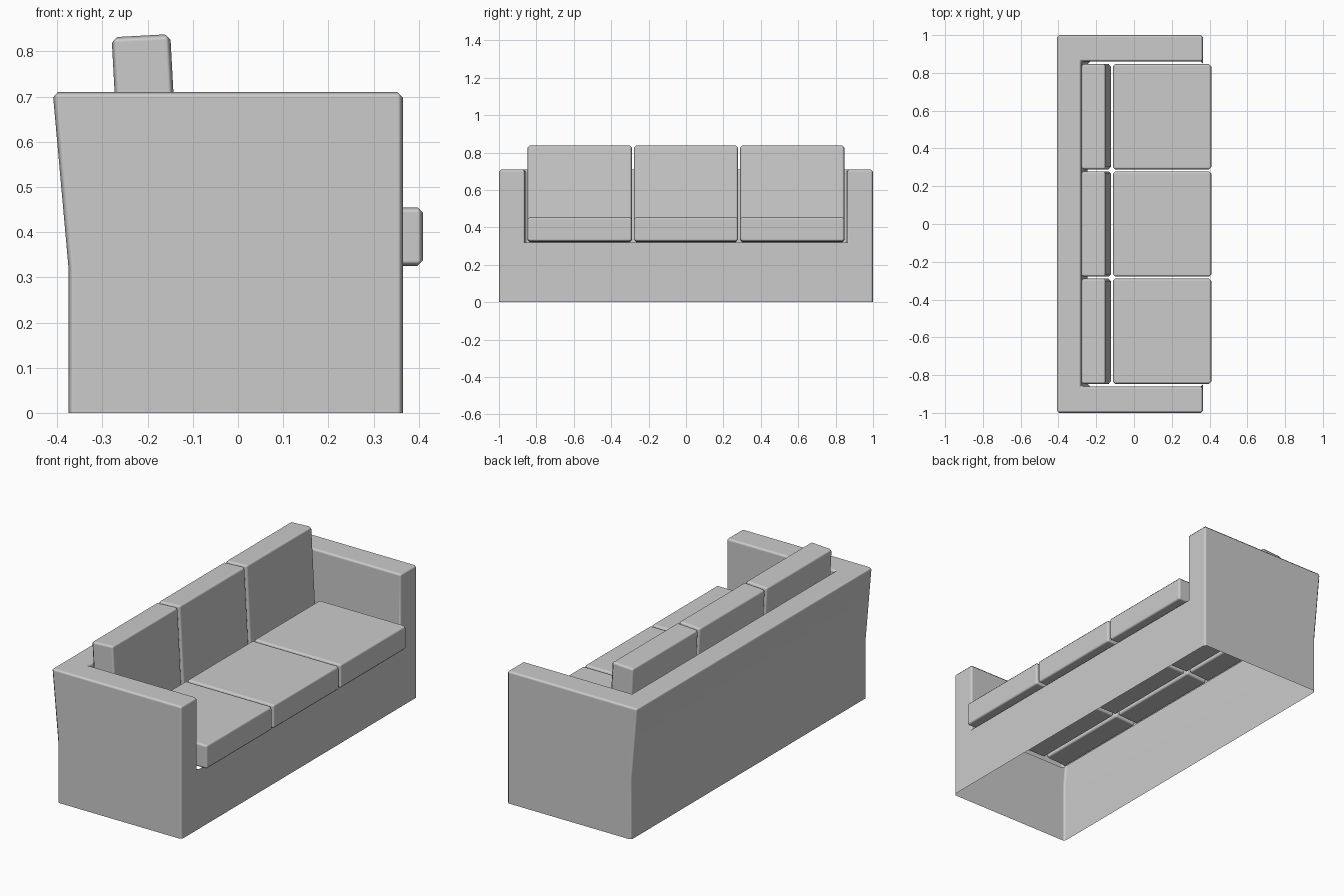
import bpy, bmesh, math

if "Cube" in bpy.data.objects:
    bpy.data.objects.remove(bpy.data.objects["Cube"])


def finish(obj, width):
    """Small chamfer with smooth shading."""
    for p in obj.data.polygons:
        p.use_smooth = True
    bev = obj.modifiers.new("edge_chamfer", "BEVEL")
    bev.width = width
    bev.segments = 1
    bev.limit_method = 'ANGLE'
    bev.angle_limit = math.radians(40)
    bev.harden_normals = True


def new_object(name, bm):
    mesh = bpy.data.meshes.new(name)
    bm.to_mesh(mesh)
    bm.free()
    obj = bpy.data.objects.new(name, mesh)
    bpy.context.collection.objects.link(obj)
    return obj


def cushion(name, size, loc, tilt=0.0):
    bm = bmesh.new()
    bmesh.ops.create_cube(bm, size=1.0)
    bmesh.ops.scale(bm, vec=size, verts=bm.verts)
    obj = new_object(name, bm)
    obj.location = loc
    obj.rotation_euler = (0, tilt, 0)
    finish(obj, 0.012)


# Frame shell: U of arms and leaning back over a base, open below and under the cushions
SEAT, TOP, ARM = 0.32, 0.71, 0.86
points = {
    "back0": (-0.375, 1, 0), "front0": (0.365, 1, 0),
    "back1": (-0.375, 1, SEAT), "front1": (0.365, 1, SEAT),
    "back2": (-0.41, 1, TOP), "front2": (0.365, 1, TOP),
    "in_front1": (0.365, ARM, SEAT), "in_back1": (-0.245, ARM, SEAT),
    "in_front2": (0.365, ARM, TOP), "in_back2": (-0.28, ARM, TOP),
}
bm = bmesh.new()
L, R = ({k: bm.verts.new((x, y * s, z)) for k, (x, y, z) in points.items()}
        for s in (-1, 1))

# Arm faces on both sides
for v in (L, R):
    for names in (("back0", "front0", "front1", "back1"),
                  ("back1", "front1", "front2", "back2"),
                  ("front1", "in_front1", "in_front2", "front2"),
                  ("in_front1", "in_back1", "in_back2", "in_front2"),
                  ("front2", "in_front2", "in_back2", "back2")):
        bm.faces.new([v[n] for n in names])

# Back faces joining the two sides
for a, b in (("back0", "back1"), ("back1", "back2"),
             ("back2", "in_back2"), ("in_back2", "in_back1")):
    bm.faces.new((L[a], R[a], R[b], L[b]))

# Front panel
bm.faces.new((L["front0"], R["front0"], R["front1"], R["in_front1"],
              L["in_front1"], L["front1"]))
bmesh.ops.recalc_face_normals(bm, faces=bm.faces)
finish(new_object("sofa_frame", bm), 0.012)

# Three seat cushions and three leaning back cushions
for i, side in enumerate(("left", "middle", "right")):
    y = (i - 1) * 0.568
    cushion(f"seat_cushion_{side}", (0.52, 0.558, 0.13), (0.149, y, 0.39))
    cushion(f"back_cushion_{side}", (0.13, 0.558, 0.51), (-0.201, y, 0.58),
            math.radians(-3.1))
